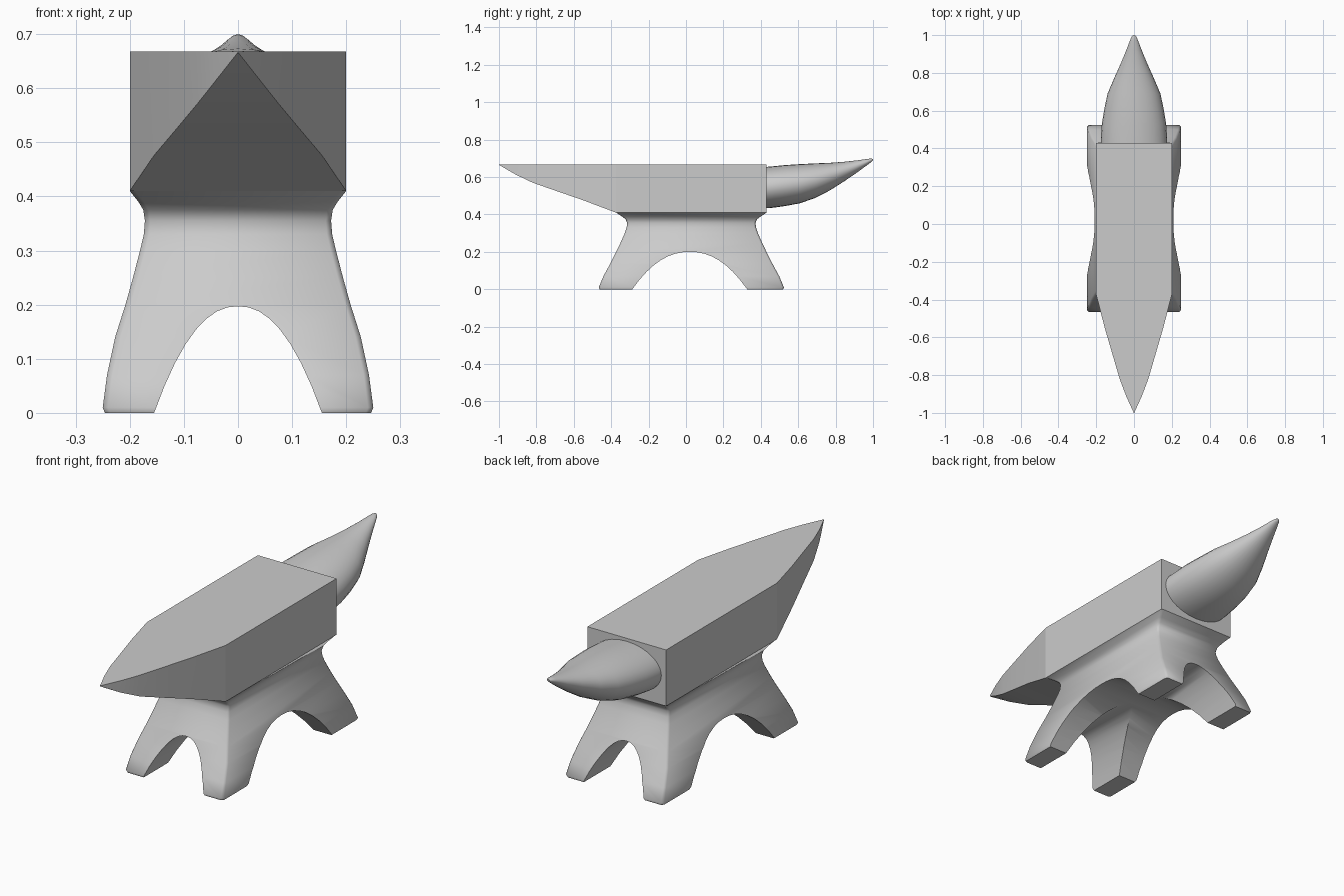
import bpy, bmesh, math

if "Cube" in bpy.data.objects:
    bpy.data.objects.remove(bpy.data.objects["Cube"])


def loft(name, rings, smooth=40):
    """Skin a list of equal-length point rings into a closed solid."""
    bm = bmesh.new()
    vr = [[bm.verts.new(p) for p in r] for r in rings]
    n = len(vr[0])
    for a, b in zip(vr, vr[1:]):
        for i in range(n):
            j = (i + 1) % n
            bm.faces.new((a[i], a[j], b[j], b[i]))
    bm.faces.new(vr[0])
    bm.faces.new(vr[-1])
    bmesh.ops.recalc_face_normals(bm, faces=bm.faces[:])
    me = bpy.data.meshes.new(name)
    bm.to_mesh(me)
    bm.free()
    ob = bpy.data.objects.new(name, me)
    bpy.context.collection.objects.link(ob)
    if smooth:
        shade(ob, smooth)
    return ob


def shade(ob, angle):
    bpy.ops.object.select_all(action='DESELECT')
    ob.select_set(True)
    bpy.context.view_layer.objects.active = ob
    bpy.ops.object.shade_smooth_by_angle(angle=math.radians(angle))


# Body block
loft("body", [[(-.2, -.375, z), (.2, -.375, z), (.2, .43, z), (-.2, .43, z)]
              for z in (.41, .668)], smooth=0)

# Flat-topped heel tapering to a point: (y, half width, bottom z)
heel = [(-.375, .2, .41), (-.55, .155, .476), (-.7, .111, .528),
        (-.82, .076, .57), (-.91, .042, .613), (-1, .001, .665)]
loft("heel", [[(-w, y, z), (w, y, z), (w, y, .668), (-w, y, .668)]
              for y, w, z in heel], smooth=30)

# Rounded horn: (y, half width, bottom z, top z)
horn = [(.40, .176, .432, .652), (.45, .176, .434, .656), (.53, .17, .445, .664),
        (.61, .157, .46, .669), (.69, .14, .488, .673), (.77, .106, .529, .676),
        (.85, .07, .58, .682), (.92, .041, .628, .69), (.97, .022, .665, .697),
        (.99, .014, .68, .699), (1, .005, .689, .697)]
N = 28
loft("horn", [[(w * math.cos(2 * math.pi * i / N), y,
                (a + b) / 2 + (b - a) / 2 * math.sin(2 * math.pi * i / N))
               for i in range(N)] for y, w, a, b in horn], smooth=50)

# Flared base: (z, half width x, half length y)
CY = .0285


def base_ring(z, x, y, c=.01):
    pts = [(x, y - c), (x - c, y), (c - x, y), (-x, y - c),
           (-x, c - y), (c - x, -y), (x - c, -y), (x, c - y)]
    return [(px, py + CY, z) for px, py in pts]


profile = [(0, .246, .491), (.01, .25, .495), (.07, .242, .47), (.14, .227, .432),
           (.2, .208, .402), (.25, .194, .378), (.3, .181, .356), (.33, .174, .346),
           (.355, .172, .343), (.375, .175, .352), (.39, .184, .372), (.41, .2, .4025)]
base = loft("base", [base_ring(*p) for p in profile], smooth=0)


# Two crossing arched tunnels leave the four legs
def arch(name, half, along_x):
    us = [-1 + i / 8 for i in range(17)]
    sec = [(half * 1.02, -.05)] + [(-half * 1.02, -.05)]
    sec = [(u * half, .2 * (1 - abs(u) ** 2.2)) for u in us] + sec
    if along_x:
        rings = [[(s, a + .02, z) for a, z in sec] for s in (-.5, .5)]
    else:
        rings = [[(a, s, z * .985) for a, z in sec] for s in (-.8, .8)]
    ob = loft(name, rings, smooth=0)
    ob.hide_render = True
    return ob


for cutter in (arch("side_arch_cutter", .307, True), arch("front_arch_cutter", .155, False)):
    m = base.modifiers.new("arch", 'BOOLEAN')
    m.operation, m.solver, m.object = 'DIFFERENCE', 'EXACT', cutter
    bpy.context.view_layer.objects.active = base
    bpy.ops.object.modifier_apply(modifier=m.name)
    bpy.data.objects.remove(cutter, do_unlink=True)
shade(base, 50)
